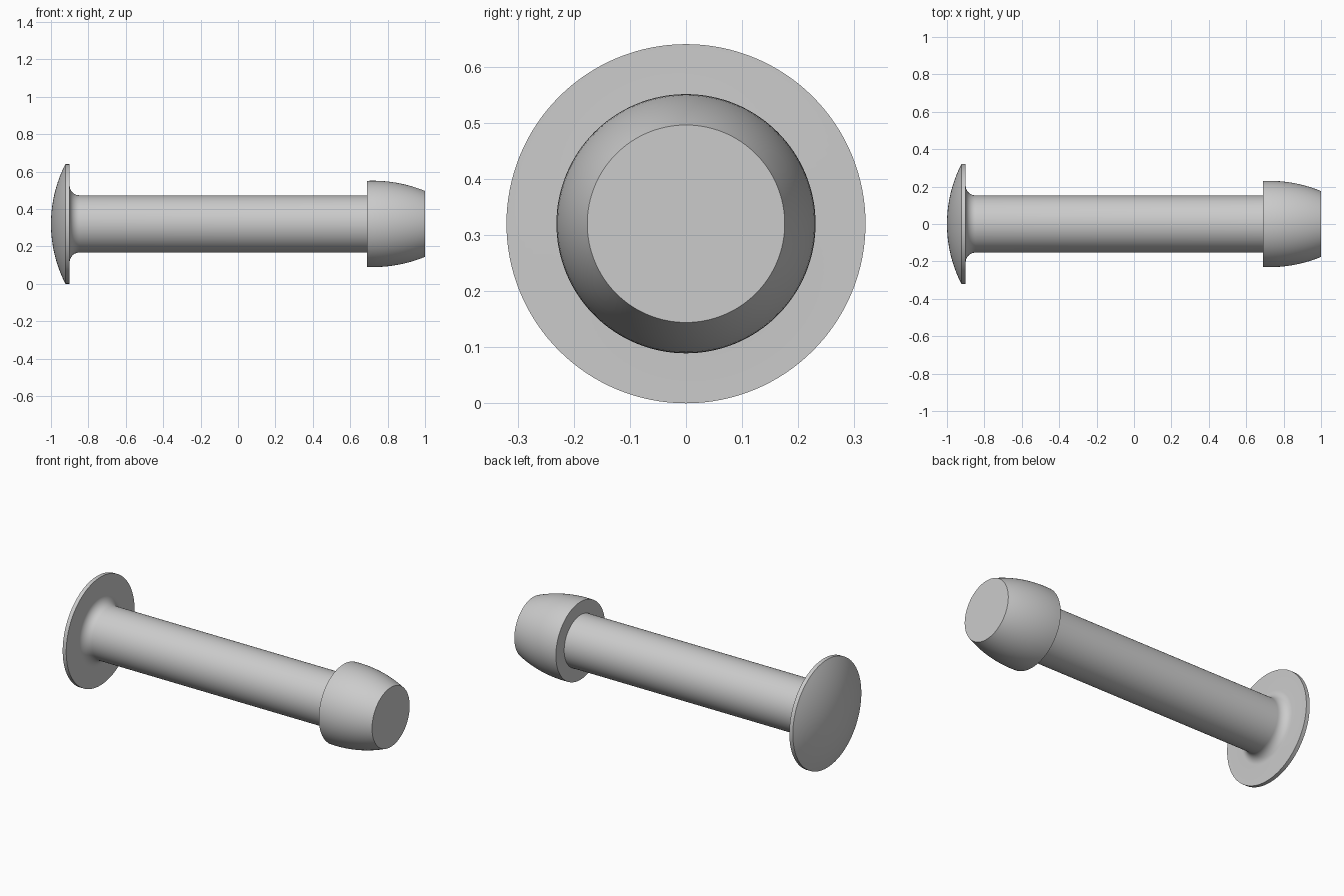
import bpy, bmesh, math
from mathutils import Matrix, Vector

if "Cube" in bpy.data.objects:
    bpy.data.objects.remove(bpy.data.objects["Cube"])

AXIS_Z = 0.32      # height of the pin's centre line
SEGMENTS = 128


def arc(cx, cr, radius, start, end, steps):
    """Points (x, r) on an arc; angles in degrees."""
    pts = []
    for i in range(steps + 1):
        a = math.radians(start + (end - start) * i / steps)
        pts.append((cx + radius * math.cos(a), cr + radius * math.sin(a)))
    return pts


# Domed head: shallow spherical cap, then a thin rim
sag, rim = 0.077, 0.32
dome_r = (rim ** 2 + sag ** 2) / (2 * sag)
half = math.degrees(math.asin(rim / dome_r))
profile = arc(-1 + dome_r, 0, dome_r, 180, 180 - half, 16)
profile[0] = (-1, 0)
profile.append((-0.9, rim))

# Fillet under the head, running into the straight shank
profile += arc(-0.848, 0.205, 0.052, 180, 270, 10)
profile.append((0.69, 0.153))

# Barrel-shaped tip with a flat shoulder and a flat end
bulge = 0.74
a0 = 90 + math.degrees(math.asin(0.03 / bulge))
a1 = 90 - math.degrees(math.asin(0.28 / bulge))
profile += arc(0.72, 0.231 - bulge, bulge, a0, a1, 14)
profile.append((1, 0))

# Turn the profile around the x axis
bm = bmesh.new()
verts = [bm.verts.new((x, 0, r)) for x, r in profile]
edges = [bm.edges.new(pair) for pair in zip(verts, verts[1:])]
bmesh.ops.spin(bm, geom=verts + edges, cent=(0, 0, 0), axis=(1, 0, 0),
               angle=2 * math.pi, steps=SEGMENTS, use_merge=True)
bmesh.ops.remove_doubles(bm, verts=bm.verts, dist=1e-5)
bmesh.ops.recalc_face_normals(bm, faces=bm.faces)
bmesh.ops.transform(bm, matrix=Matrix.Translation(Vector((0, 0, AXIS_Z))), verts=bm.verts)

mesh = bpy.data.meshes.new("headed_pin")
bm.to_mesh(mesh)
bm.free()
pin = bpy.data.objects.new("headed_pin", mesh)
bpy.context.collection.objects.link(pin)

# Plain grey metal
grey = bpy.data.materials.new("grey")
grey.diffuse_color = (0.6, 0.6, 0.6, 1)
grey.use_nodes = True
grey.node_tree.nodes["Principled BSDF"].inputs["Base Color"].default_value = grey.diffuse_color
mesh.materials.append(grey)

# Smooth curves, crisp edges
bpy.context.view_layer.objects.active = pin
pin.select_set(True)
bpy.ops.object.shade_smooth_by_angle(angle=math.radians(30))
